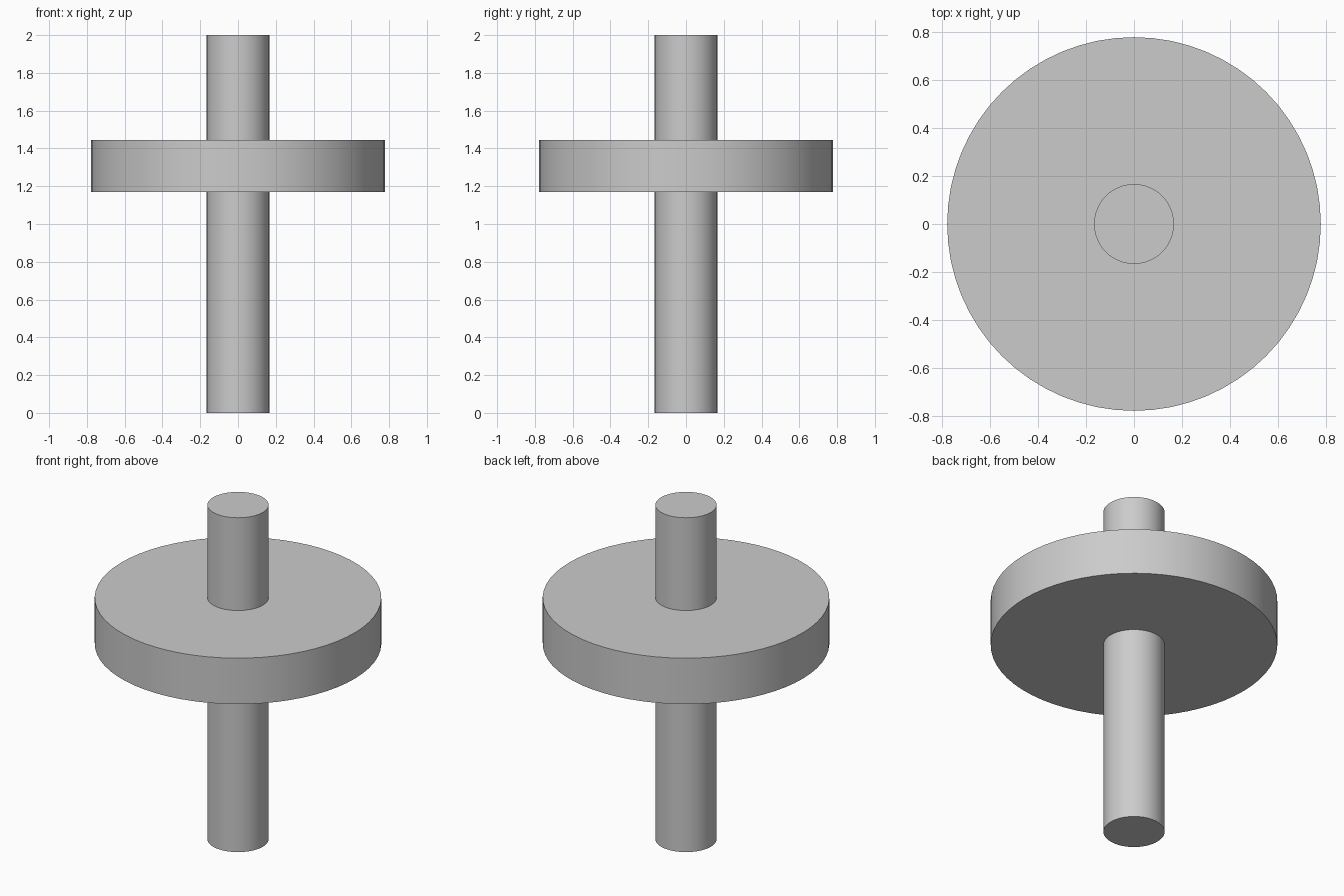
import bpy
import math

if "Cube" in bpy.data.objects:
    bpy.data.objects.remove(bpy.data.objects["Cube"])

SEGMENTS = 64

grey = bpy.data.materials.new("plain_grey")
grey.diffuse_color = (0.6, 0.6, 0.6, 1.0)
grey.use_nodes = True
grey.node_tree.nodes["Principled BSDF"].inputs["Base Color"].default_value = grey.diffuse_color


def round_part(name, radius, bottom, top):
    """Upright capped cylinder with smooth sides and sharp rims."""
    bpy.ops.mesh.primitive_cylinder_add(
        vertices=SEGMENTS, radius=radius, depth=top - bottom,
        location=(0, 0, (bottom + top) / 2))
    part = bpy.context.object
    part.name = name
    part.data.materials.append(grey)
    bpy.ops.object.shade_smooth_by_angle(angle=math.radians(30))
    return part


# Long central shaft running through the wheel
round_part("shaft", 0.166, 0.0, 2.0)

# Wide flat disc above the middle
round_part("disc", 0.777, 1.17, 1.445)
